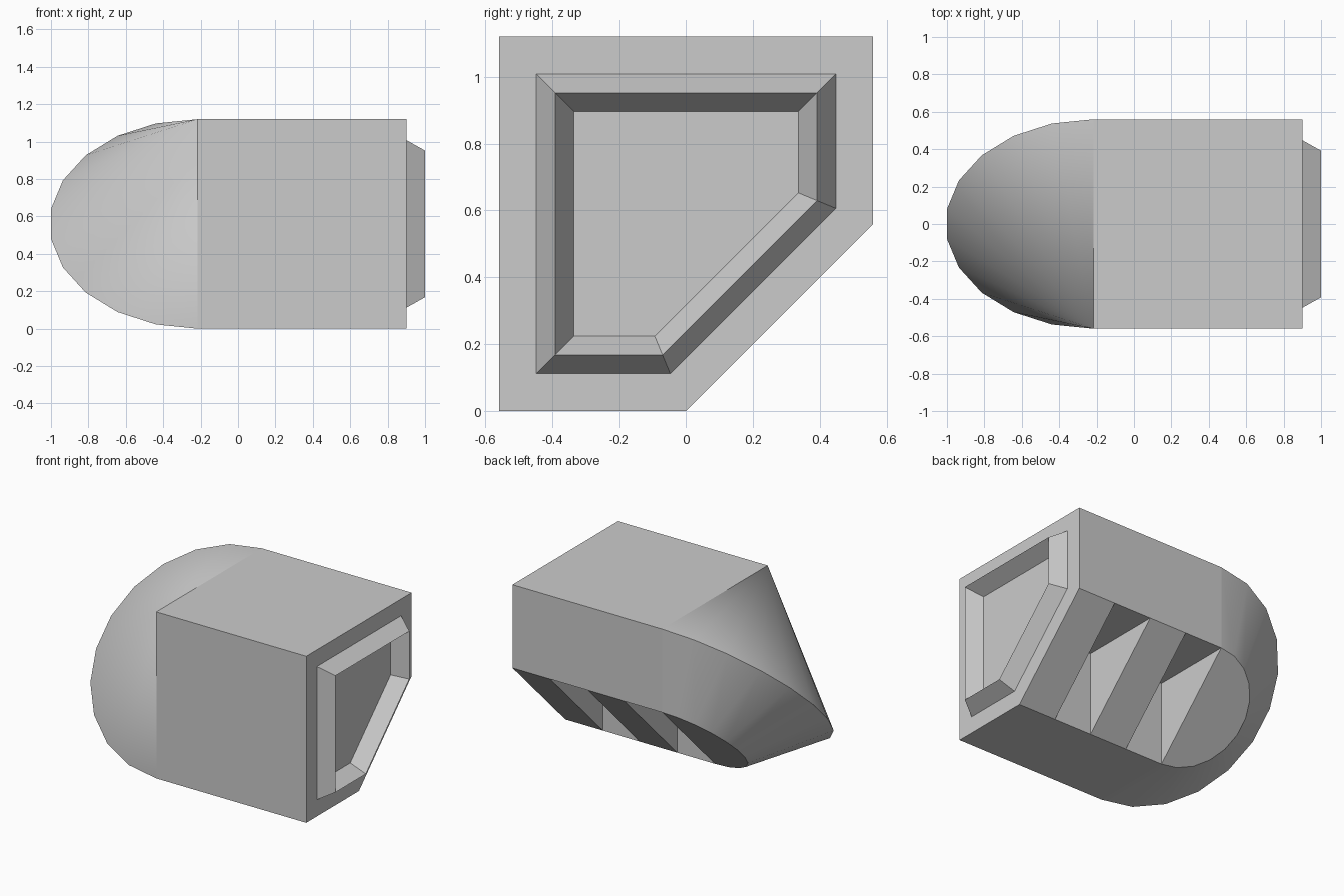
import bpy, bmesh, math

if "Cube" in bpy.data.objects:
    bpy.data.objects.remove(bpy.data.objects["Cube"])

H = 0.56                      # half width; total height is 2 * H
X0, X1 = -0.216, 0.9          # straight part of the body along x
SEG = 11                      # facets around the half-round nose

bm = bmesh.new()


def face(points, smooth=False):
    f = bm.faces.new([bm.verts.new(p) for p in points])
    f.smooth = smooth


def section(x, t=0.0):
    """Five-sided cross-section at x, inset by t."""
    k = t * math.tan(math.radians(22.5))
    return [(x, y, z) for y, z in (
        (-k, t), (H - t, H + k), (H - t, 2 * H - t), (t - H, 2 * H - t), (t - H, t))]


def bridge(a, b, closed=True, smooth=False):
    n = len(a)
    for i in range(n if closed else n - 1):
        j = (i + 1) % n
        face([a[i], a[j], b[j], b[i]], smooth)


# Straight body: four slices, alternating solid gussets and open notches
xs = [X0 + (X1 - X0) * i / 4 for i in range(5)]
for i in range(4):
    a, b = section(xs[i]), section(xs[i + 1])
    bridge(a[1:] + a[:1], b[1:] + b[:1], closed=False)
    ca, cb = (xs[i], 0, H), (xs[i + 1], 0, H)
    if i % 2:                 # gusset slope
        face([a[0], a[1], b[1], b[0]])
    else:                     # notch wall, ceiling and both triangular sides
        face([a[0], ca, cb, b[0]])
        face([ca, a[1], b[1], cb])
        face([a[0], a[1], ca])
        face([b[0], b[1], cb])

# Right end: flat rim, raised bevelled ridge, sunken panel
loops = [section(X1), section(X1, 0.112), section(1.0, 0.168), section(X1, 0.224)]
for a, b in zip(loops, loops[1:]):
    bridge(a, b)
face(loops[-1])


# Nose: half double-cone turned about the diagonal from the top front corner
def arc(r, d):
    s = math.sqrt(0.5)
    pts = []
    for i in range(SEG + 1):
        t = math.pi * i / SEG
        pts.append((X0 - r * math.sin(t),
                    -H + s * (d + r * math.cos(t)),
                    2 * H + s * (r * math.cos(t) - d)))
    return pts


R = H * math.sqrt(2)
apex = (X0, -H, 2 * H)
wide, small = arc(R, R), arc(R / 2, 1.5 * R)
for p, q in zip(wide, wide[1:]):
    face([apex, p, q], True)
bridge(wide, small, closed=False, smooth=True)
face(small)

# Weld and keep the strong edges sharp
bmesh.ops.remove_doubles(bm, verts=bm.verts, dist=1e-4)
bmesh.ops.recalc_face_normals(bm, faces=bm.faces)
for e in bm.edges:
    if len(e.link_faces) != 2 or e.calc_face_angle(0) > math.radians(30):
        e.smooth = False

mesh = bpy.data.meshes.new("rounded_block")
bm.to_mesh(mesh)
bm.free()
bpy.context.collection.objects.link(bpy.data.objects.new("rounded_block", mesh))
